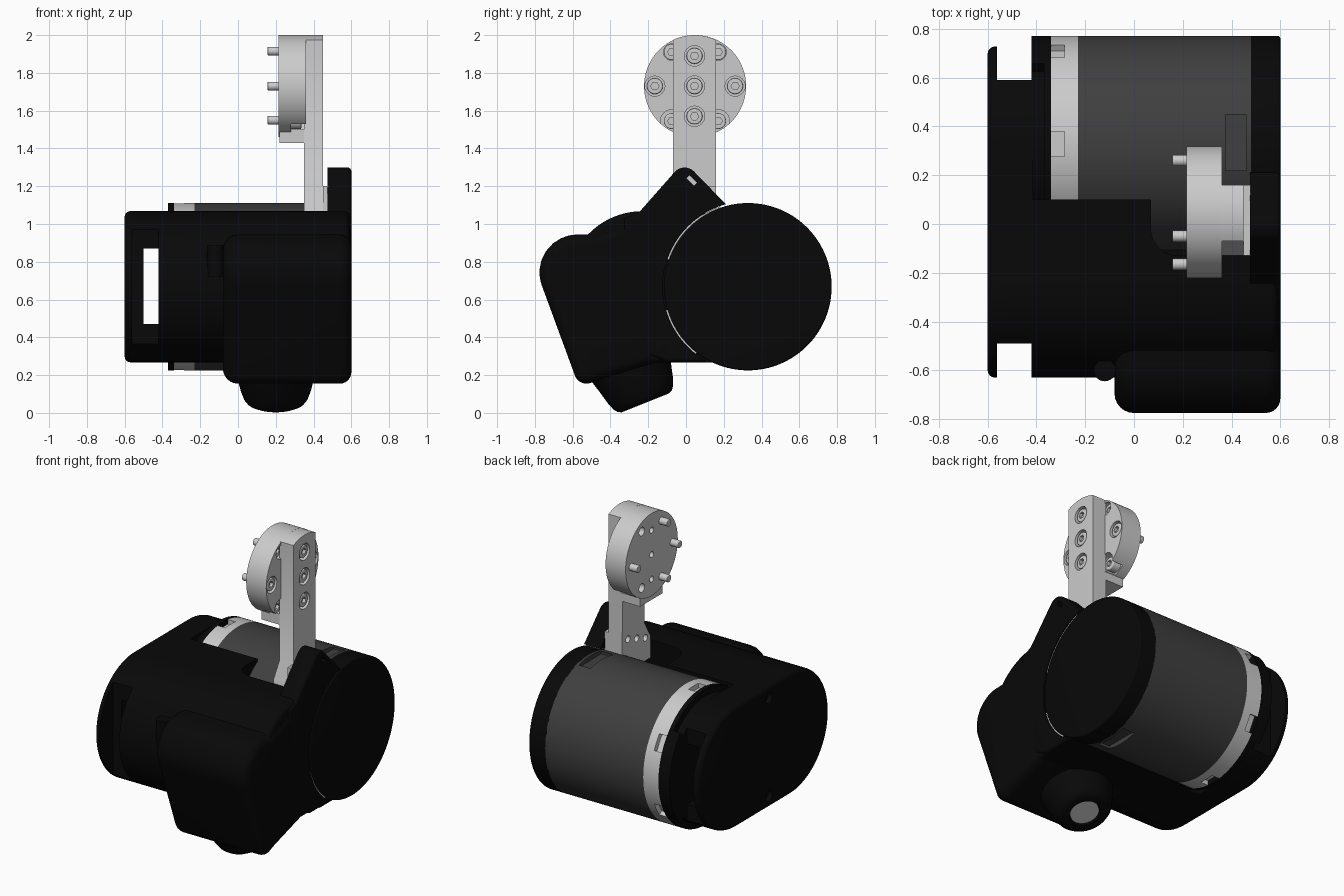
import bpy, bmesh
from math import sin, cos, tan, pi, radians
from mathutils import Vector

if "Cube" in bpy.data.objects:
    bpy.data.objects.remove(bpy.data.objects["Cube"])


def material(name, v):
    m = bpy.data.materials.new(name)
    m.diffuse_color = (v, v, v, 1)
    m.use_nodes = True
    m.node_tree.nodes["Principled BSDF"].inputs["Base Color"].default_value = m.diffuse_color
    return m


BLACK, DARK = material("black_plastic", 0.0025), material("dark_metal", 0.05)


def make(name, rings, mat=None):
    """Skin a stack of equal closed loops and cap both ends."""
    bm = bmesh.new()
    loops = [[bm.verts.new(p) for p in r] for r in rings]
    n = len(loops[0])
    for a, b in zip(loops, loops[1:]):
        for i in range(n):
            bm.faces.new((a[i], a[(i + 1) % n], b[(i + 1) % n], b[i]))
    bm.faces.new(loops[0])
    bm.faces.new(loops[-1])
    bmesh.ops.recalc_face_normals(bm, faces=bm.faces)
    me = bpy.data.meshes.new(name)
    bm.to_mesh(me)
    bm.free()
    ob = bpy.data.objects.new(name, me)
    bpy.context.collection.objects.link(ob)
    if mat:
        me.materials.append(mat)
    return ob


def fillet(pts, n=10):
    """Round the corners given as (a, b, radius)."""
    out = []
    for i, q in enumerate(pts):
        p = Vector(q[:2])
        if len(q) < 3:
            out.append(p)
            continue
        u = (Vector(pts[i - 1][:2]) - p).normalized()
        v = (Vector(pts[(i + 1) % len(pts)][:2]) - p).normalized()
        h, r = u.angle(v) / 2, q[2]
        c = p + (u + v).normalized() * (r / sin(h))
        s, e = p + u * (r / tan(h)) - c, p + v * (r / tan(h)) - c
        out += [c + s.lerp(e, k / n).normalized() * r for k in range(n + 1)]
    return out


def arc(cy, cz, r, a0=0, a1=360, n=96):
    full = a1 - a0 == 360
    return [Vector((cy + r * cos(t), cz + r * sin(t))) for t in
            (radians(a0 + (a1 - a0) * k / (n if full else n - 1)) for k in range(n))]


def prism(name, prof, t0, t1, mat=None, r0=0, r1=0, axis="x"):
    """Extrude a profile from t0 to t1 with rounded rims r0 and r1."""
    n = len(prof)
    area = sum(prof[i - 1].x * prof[i].y - prof[i].x * prof[i - 1].y for i in range(n))
    if area < 0:
        prof = prof[::-1]
    miter = []
    for i in range(n):
        e1 = (prof[i] - prof[i - 1]).normalized()
        e2 = (prof[(i + 1) % n] - prof[i]).normalized()
        n1, n2 = Vector((-e1.y, e1.x)), Vector((-e2.y, e2.x))
        miter.append((n1 + n2) / max(1 + n1.dot(n2), 0.1))
    angs = [k * pi / 12 for k in range(7)]
    st = [(t0 + r0 * (1 - cos(a)), r0 * (1 - sin(a))) for a in angs] if r0 else [(t0, 0)]
    st += [(t1 - r1 * (1 - cos(a)), r1 * (1 - sin(a))) for a in angs[::-1]] if r1 else [(t1, 0)]
    put = (lambda p, t: (t, p.x, p.y)) if axis == "x" else (lambda p, t: (p.x, p.y, t))
    return make(name, [[put(p + m * d, t) for p, m in zip(prof, miter)] for t, d in st], mat)


def rod(name, y, z, r, x0, x1, mat=None, n=24, **k):
    return prism(name, arc(y, z, r, n=n), x0, x1, mat, **k)


def box(name, x0, x1, y0, y1, z0, z1, mat=None):
    return prism(name, [Vector(p) for p in ((y0, z0), (y1, z0), (y1, z1), (y0, z1))], x0, x1, mat)


def cut(ob, *cutters):
    for c in cutters:
        c.hide_render = True
        m = ob.modifiers.new("cut", "BOOLEAN")
        m.operation, m.solver, m.object = "DIFFERENCE", "EXACT", c
        bpy.context.view_layer.objects.active = ob
        bpy.ops.object.modifier_apply(modifier=m.name)
        bpy.data.objects.remove(c)


def bolt(name, y, z, x0, x1):
    b = rod(name, y, z, 0.042, x0, x1, r1=0.006)
    cut(b, rod("socket", y, z, 0.022, x1 - 0.02, x1 + 0.1, n=6))


MY, MZ, MR = 0.328, 0.668, 0.443  # motor axis and radius

# motor body, light ring and end cap
motor = rod("motor_body", MY, MZ, MR, -0.23, 0.48, DARK, 128)
cut(motor, box("c", 0.375, 0.46, 0.22, 0.45, 1.08, 1.3), box("c", 0.375, 0.46, 0.22, 0.45, 0.1, 0.256))
ring = rod("motor_ring", MY, MZ, MR, -0.34, -0.23, None, 128)
for a in (90, 30, -30, -90):
    pocket = box("c", -0.36, -0.285, -0.052, 0.052, 0.41, 0.6)
    pocket.rotation_euler.x = radians(a - 90)
    pocket.location = (0, MY, MZ)
    cut(ring, pocket)
rod("motor_end_cap", MY, MZ, MR, 0.475, 0.6, BLACK, 128, r1=0.01)
rod("rear_flange", MY, MZ, MR, -0.37, -0.34, BLACK, 128)
rod("rear_flange_hub", MY, MZ, 0.4, -0.42, -0.36, BLACK, 128)
prism("rear_flange_rim", arc(MY, MZ, MR, -42, 42, 40) + arc(MY, MZ, 0.33, 42, -42, 40), -0.42, -0.36, BLACK)

# left end cover: stadium with side notches and a through window
stadium = arc(MY, MZ, 0.4, -90, 90, 40) + arc(-0.23, MZ, 0.4, 90, 270, 40)
cover = prism("end_cover", stadium, -0.6, -0.415, BLACK, r0=0.03)
cut(cover, box("c", -0.562, -0.4, 0.59, 1, 0, 1.5), box("c", -0.562, -0.42, -1, -0.49, 0, 1.5),
    box("c", -0.5, -0.421, -1, 1, 0.47, 0.87),
    rod("c", 0, 0.99, 0.035, -0.7, -0.57), rod("c", 0, 0.35, 0.035, -0.7, -0.57))

# main housing with the opening for the arm
half = [Vector((0.1, 0.268)), Vector((0.1, 1.068))] + arc(-0.23, MZ, 0.4, 90, 270, 40)
main = prism("main_housing", half, -0.42, 0.59, BLACK, r1=0.03)
cut(main, prism("c", fillet([(0.07, -0.13, 0.11), (0.48, -0.13), (0.48, 0.3), (0.07, 0.3)]),
                0.75, 1.3, axis="z"))
box("lower_lip", -0.34, 0.59, 0, 0.13, 0.268, 0.34, BLACK)

# bulging front housing
front = fillet([(-0.565, 0.135, 0.065), (-0.861, 0.94, 0.2), (-0.5, 0.945), (-0.22, 1.04),
                (-0.15, 1.04), (-0.15, 0.27), (-0.45, 0.18)])
prism("front_housing", front, -0.08, 0.6, BLACK, r0=0.08, r1=0.06)
prism("screw_boss", arc(-0.12, -0.6, 0.045, n=24), 0.72, 0.89, BLACK, axis="z")

# side fin beside the arm
fin = prism("side_fin", fillet([(-0.33, 1.03), (-0.25, 1.06, 0.05), (-0.01, 1.332, 0.07), (0.225, 1.09), (0.2, 0.9),
                                (0.0, 0.67), (0.13, 0.3), (0.13, 0.27), (-0.1, 0.27), (-0.3, 0.35)]),
            0.475, 0.6, BLACK, r1=0.02)
slot = box("c", 0.3, 0.8, -0.028, 0.028, -0.011, 0.011)
slot.location, slot.rotation_euler.x = (0, 0.03, 1.23), radians(-45)
cut(fin, rod("c", MY, MZ, 0.452, 0.4, 0.8, None, 128), slot)
for a0, a1 in ((109, 161), (196, 232)):
    prism("gap_seal", arc(MY, MZ, 0.45, a0, a1, 40) + arc(MY, MZ, 0.43, a1, a0, 40), 0.5, 0.594)


# tilted cable boss underneath
def lathe(name, prof, org, d, mat=None, n=64):
    u = Vector((1, 0, 0))
    v = d.cross(u)
    return make(name, [[org - d * h + (u * cos(t) + v * sin(t)) * r
                        for t in (2 * pi * k / n for k in range(n))] for r, h in prof], mat)


down, tip = Vector((0, 0.371, -0.929)), Vector((0.2, -0.215, 0.053))
lathe("cable_boss", [(0.25, 0.4), (0.225, 0.22), (0.2, 0.13), (0.185, 0.07), (0.17, 0.03), (0.155, 0.01),
                     (0.135, 0), (0.095, 0), (0.09, 0.02)], tip, down, BLACK)
lathe("cable_plug", [(0.088, 0.1), (0.088, 0.008)], tip, down)

# arm with widened foot
arm = prism("arm", [Vector(p) for p in ((-0.07, 1.2), (-0.13, 1.1), (-0.13, 0.95), (0.16, 0.95))]
            + arc(0.045, 1.73, 0.27, 65, 115, 14), 0.35, 0.45)
BOLTS = (1.57, 1.73, 1.89)
cut(arm, *[rod("c", 0.045, z, 0.054, 0.415, 0.6) for z in BOLTS],
    *[rod("c", y, z, 0.022, 0.2, 0.4, n=16) for y, z in ((0.1, 1.16), (0.01, 1.13), (-0.08, 1.1))])
box("arm_foot", 0.45, 0.478, -0.13, 0.16, 0.95, 1.2)
for z in BOLTS:
    bolt("arm_bolt", 0.045, z, 0.4, 0.445)

# round mounting disc with pockets, bolts and locating pins
disc = rod("mounting_disc", 0.048, 1.73, 0.27, 0.215, 0.36, None, 96)
CORNERS = [(y, z, r) for y in (-0.075, 0.17) for z, r in ((1.545, 0.06), (1.91, 0.044))]
SIDES = [(-0.165, 1.73), (0.26, 1.73)]
cut(disc, *[rod("c", y, z, r, 0.28, 0.5) for y, z, r in CORNERS],
    *[rod("c", y, z, 0.053, 0.33, 0.5) for y, z in SIDES],
    *[rod("c", 0.048, z, 0.02, 0.1, 0.25, n=16) for z in BOLTS],
    *[rod("c", 0.15, z, 0.028, 0.1, 0.25, n=16) for z in (1.55, 1.92)])
for y, z in SIDES:
    bolt("disc_bolt", y, z, 0.3, 0.355)
for y, z, r in CORNERS:
    bolt("corner_bolt", y, z, 0.27, 0.335)
for y, z in SIDES + [(-0.05, 1.55), (-0.05, 1.915)]:
    rod("locating_pin", y, z, 0.023, 0.157, 0.23, r0=0.004)
box("disc_lip", 0.22, 0.35, -0.07, 0.16, 1.43, 1.5)

# smooth shading with crisp edges
bpy.ops.object.select_all(action="SELECT")
bpy.context.view_layer.objects.active = main
bpy.ops.object.shade_smooth_by_angle(angle=radians(35))
